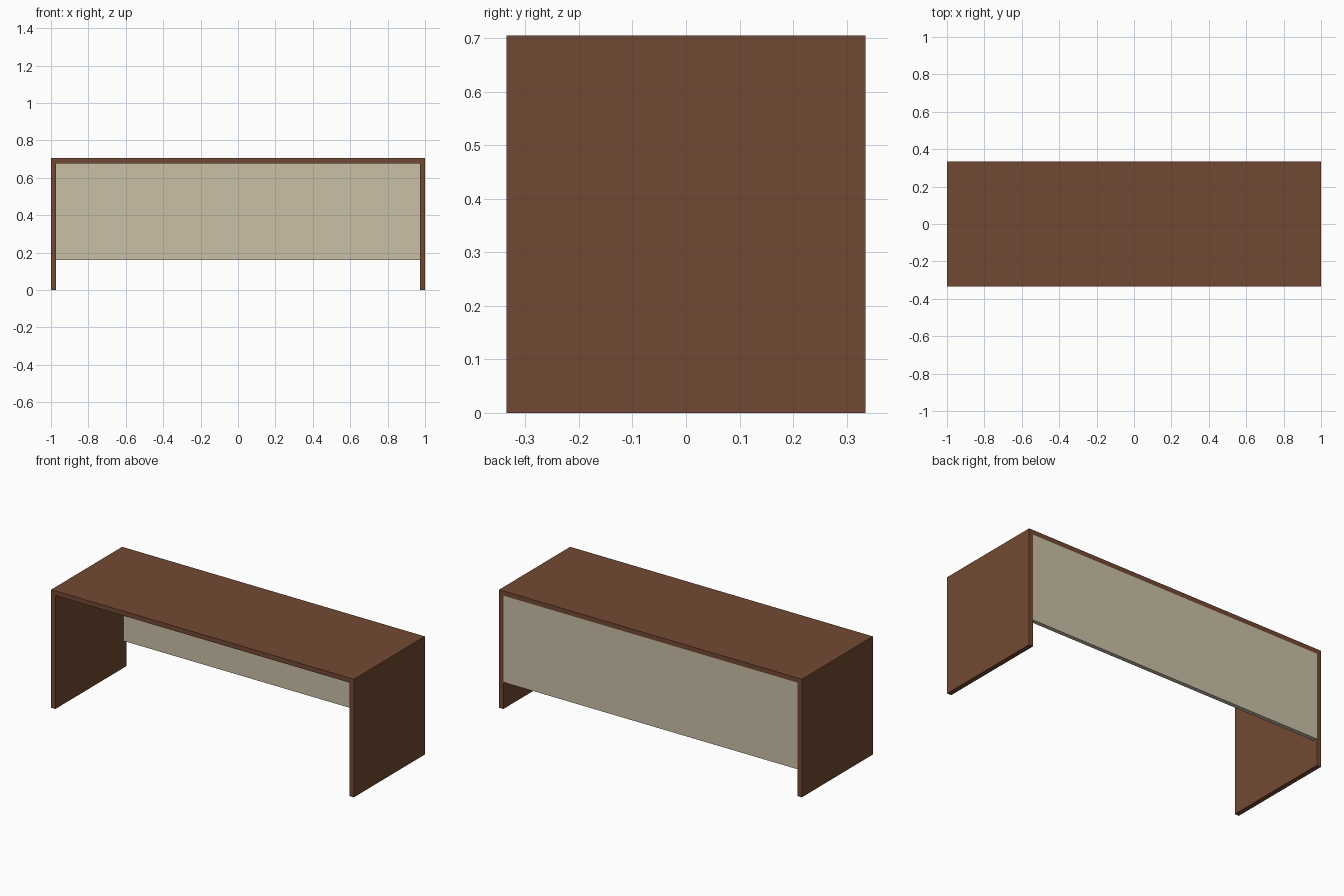
import bpy

if "Cube" in bpy.data.objects:
    bpy.data.objects.remove(bpy.data.objects["Cube"])

W, D, H = 2.0, 0.67, 0.705   # overall size
T = 0.028                    # board thickness
PANEL_T = 0.025              # back panel thickness
PANEL_Z = 0.16               # underside of back panel


def material(name, color):
    m = bpy.data.materials.new(name)
    m.diffuse_color = (*color, 1.0)
    m.use_nodes = True
    m.node_tree.nodes["Principled BSDF"].inputs["Base Color"].default_value = m.diffuse_color
    return m


def board(name, lo, hi, mat):
    """Box spanning the two given corners."""
    size = [b - a for a, b in zip(lo, hi)]
    centre = [(a + b) / 2 for a, b in zip(lo, hi)]
    bpy.ops.mesh.primitive_cube_add(size=1, location=centre)
    ob = bpy.context.object
    ob.name = name
    ob.scale = size
    bpy.ops.object.transform_apply(location=False, rotation=False, scale=True)
    ob.data.materials.append(mat)
    return ob


wood = material("brown_wood", (0.17, 0.066, 0.033))
beige = material("beige_panel", (0.60, 0.53, 0.39))

# Desk top
board("desk_top", (-W / 2, -D / 2, H - T), (W / 2, D / 2, H), wood)

# Full-depth side boards that act as legs
for side, x in (("left", -W / 2), ("right", W / 2 - T)):
    board(side + "_side", (x, -D / 2, 0), (x + T, D / 2, H - T), wood)

# Modesty panel, flush with the back edge
board("back_panel", (-W / 2 + T, D / 2 - PANEL_T, PANEL_Z),
      (W / 2 - T, D / 2, H - T), beige)
